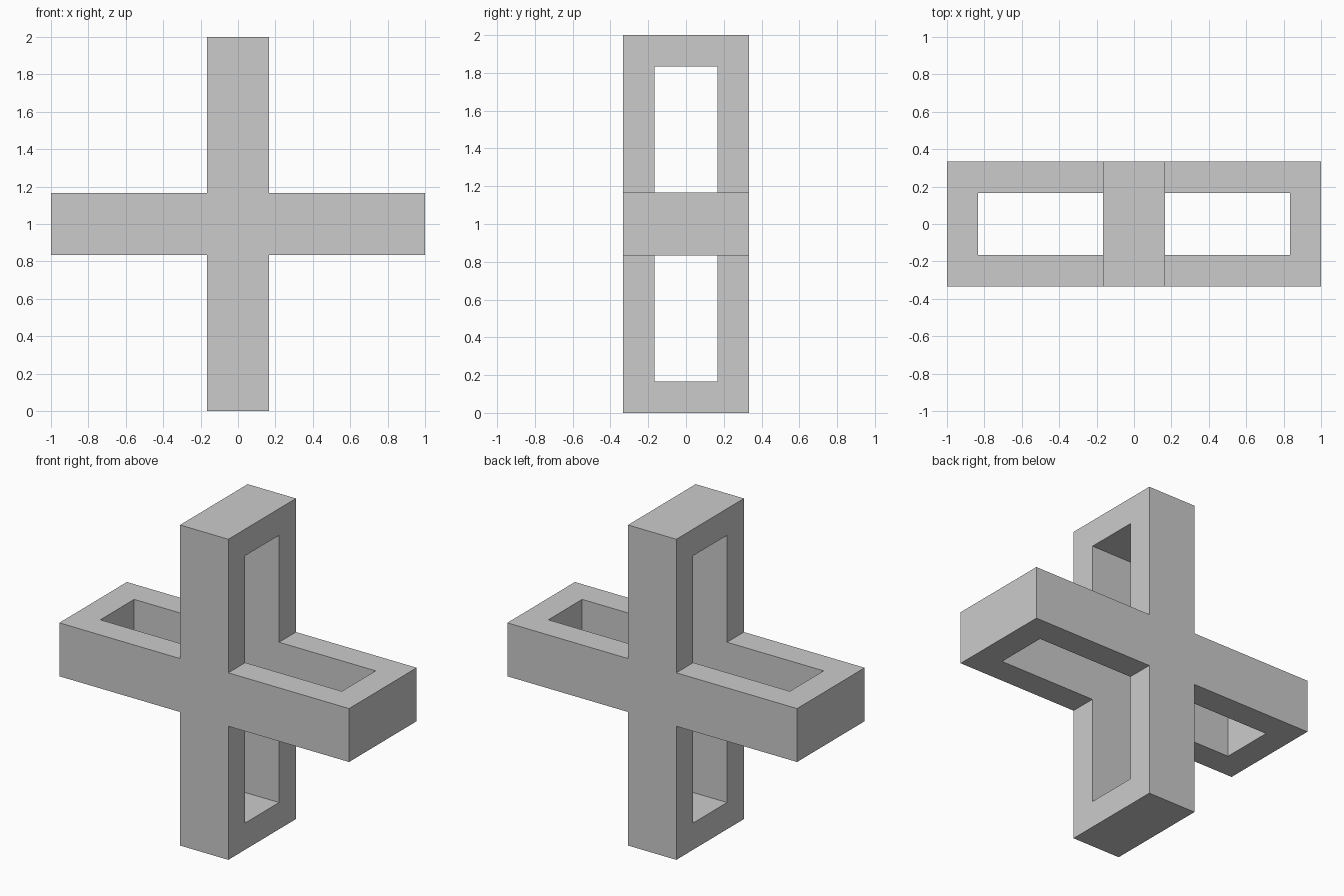
import bpy, bmesh
from mathutils import Vector

if "Cube" in bpy.data.objects:
    bpy.data.objects.remove(bpy.data.objects["Cube"])

W = 1 / 6  # half width of an arm, also the wall thickness


def cross_prism(name, reach, half_width, half_depth):
    """Plus-shaped prism in the xz plane, centred on z = 1."""
    r, w = reach, half_width
    corner = [(r, -w), (r, w), (w, w)]
    pts = []
    for _ in range(4):
        pts += corner
        corner = [(-z, x) for x, z in corner]  # quarter turn
    bm = bmesh.new()
    face = bm.faces.new([bm.verts.new((x, -half_depth, 1 + z)) for x, z in pts])
    ext = bmesh.ops.extrude_face_region(bm, geom=[face], use_keep_orig=True)
    verts = [v for v in ext["geom"] if isinstance(v, bmesh.types.BMVert)]
    bmesh.ops.translate(bm, verts=verts, vec=Vector((0, 2 * half_depth, 0)))
    bmesh.ops.recalc_face_normals(bm, faces=bm.faces)
    mesh = bpy.data.meshes.new(name)
    bm.to_mesh(mesh)
    bm.free()
    obj = bpy.data.objects.new(name, mesh)
    bpy.context.collection.objects.link(obj)
    return obj


# Solid cross body
body = cross_prism("cross_frame", 1, W, 2 * W)

# Shorter, wider cross hollows the middle, leaving two plates and four end caps
cutter = cross_prism("hollow_cutter", 1 - W, W * 1.5, W)
cutter.hide_render = True

cut = body.modifiers.new("hollow", 'BOOLEAN')
cut.operation = 'DIFFERENCE'
cut.solver = 'EXACT'
cut.object = cutter
bpy.context.view_layer.objects.active = body
bpy.ops.object.modifier_apply(modifier=cut.name)
bpy.data.objects.remove(cutter)
